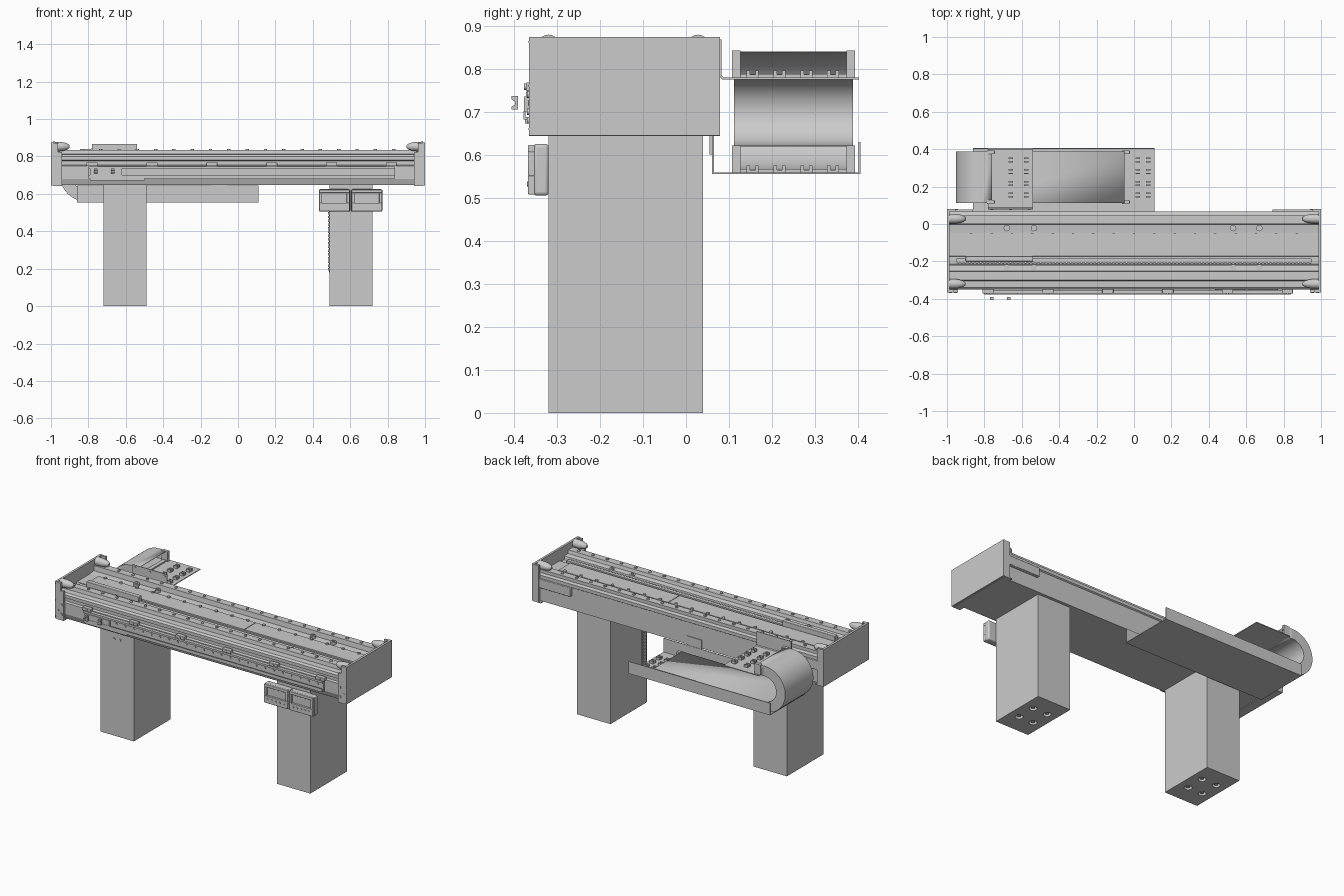
import bpy, bmesh, math
from mathutils import Matrix, Vector

if "Cube" in bpy.data.objects:
    bpy.data.objects.remove(bpy.data.objects["Cube"])


def finish(name, bm, smooth=False, bevel=0):
    bmesh.ops.recalc_face_normals(bm, faces=bm.faces)
    me = bpy.data.meshes.new(name)
    bm.to_mesh(me)
    bm.free()
    ob = bpy.data.objects.new(name, me)
    bpy.context.collection.objects.link(ob)
    if bevel:
        m = ob.modifiers.new("Bevel", 'BEVEL')
        m.width, m.segments = bevel, 3
        smooth = True
    if smooth:
        bpy.ops.object.select_all(action='DESELECT')
        ob.select_set(True)
        bpy.context.view_layer.objects.active = ob
        bpy.ops.object.shade_smooth_by_angle(angle=math.radians(35))
    return ob


def boxes(name, items, bevel=0):
    """Each item is x0, x1, y0, y1, z0, z1."""
    bm = bmesh.new()
    for x0, x1, y0, y1, z0, z1 in items:
        m = Matrix.Translation(((x0 + x1) / 2, (y0 + y1) / 2, (z0 + z1) / 2))
        bmesh.ops.create_cube(bm, size=1, matrix=m @ Matrix.Diagonal((x1 - x0, y1 - y0, z1 - z0, 1)))
    return finish(name, bm, bevel=bevel)


def discs(name, centres, r, depth, axis='Z', sides=16):
    rot = {'X': Matrix.Rotation(math.pi / 2, 4, 'Y'), 'Y': Matrix.Rotation(math.pi / 2, 4, 'X'),
           'Z': Matrix()}[axis]
    bm = bmesh.new()
    for c in centres:
        bmesh.ops.create_cone(bm, cap_ends=True, segments=sides, radius1=r, radius2=r, depth=depth,
                              matrix=Matrix.Translation(c) @ rot)
    return finish(name, bm, smooth=True)


def prism(name, pts, x0, x1):
    """Extrude a closed y-z profile along x."""
    bm = bmesh.new()
    f = bm.faces.new([bm.verts.new((x0, y, z)) for y, z in pts])
    r = bmesh.ops.extrude_face_region(bm, geom=[f])
    bmesh.ops.translate(bm, vec=(x1 - x0, 0, 0), verts=[v for v in r['geom'] if isinstance(v, bmesh.types.BMVert)])
    return finish(name, bm)


def span(a, b, n):
    return [a + (b - a) * i / (n - 1) for i in range(n)]


# Columns with anchor holes underneath
for side, cx in (("left", -0.605), ("right", 0.605)):
    col = boxes(side + "_column", [(cx - .115, cx + .115, -.32, .04, 0, .65)])
    holes = [(cx + dx, -.14 + dy, 0) for dx in (-.05, .05) for dy in (-.06, .06)]
    cut = discs(side + "_hole_cutter", holes, .022, .04)
    cut.hide_render = True
    cut.hide_set(True)
    b = col.modifiers.new("Holes", 'BOOLEAN')
    b.operation, b.object = 'DIFFERENCE', cut
    discs(side + "_anchor_bolts", [(x, y, .015) for x, y, z in holes], .011, .02)
    discs(side + "_column_screws", [(cx + d, -.321, .6) for d in (-.02, .02)], .008, .008, 'Y')
boxes("column_cable_strip", [(.482, .491, -.30, -.27, .19 + .02 * i, .203 + .02 * i) for i in range(20)]
      + [(.486, .491, -.305, -.265, .18, .6)])

# Main beam, one stepped cross-section with both guide rails
prism("main_beam", [(-.335, .647), (.058, .647), (.058, .785), (.066, .79), (.066, .81), (.045, .815),
                    (.045, .835), (.0, .835), (-.004, .805), (-.045, .80), (-.17, .80), (-.175, .79),
                    (-.215, .79), (-.22, .81), (-.25, .815), (-.255, .835), (-.30, .835), (-.304, .812),
                    (-.34, .81), (-.35, .80), (-.35, .78), (-.335, .775), (-.335, .755), (-.348, .75),
                    (-.348, .68)], -.986, .986)
boxes("top_covers", [(-.92, .157, -.165, -.052, .798, .808), (.161, .91, -.165, -.052, .798, .808)])
boxes("drive_rack", [(-.95, .95, -.205, -.185, .788, .805)]
      + [(x - .005, x + .005, -.212, -.203, .79, .805) for x in span(-.94, .94, 95)])
boxes("rack_end_guard", [(-.90, -.54, -.20, -.172, .80, .835)], .003)

# Screws along the rails and covers
discs("rail_screws", [(x, y, .836) for x in span(-.93, .93, 20) for y in (.022, -.277)], .009, .008, sides=12)
discs("cover_screws", [(x, -.058, .81) for x in span(-.87, .87, 17)], .009, .01, sides=12)
joints = [(x, y) for x in (-.68, -.535, .53, .67) for y in (-.022, -.232)]
discs("joint_washers", [(x, y, .809) for x, y in joints], .017, .014)
discs("joint_bolts", [(x, y, .815) for x, y in joints], .009, .014, sides=6)

# End caps: plate, wrapped flanges, bolts and bumpers
for side, s in (("left", -1), ("right", 1)):
    def bx(a, b, *r):
        return (min(s * a, s * b), max(s * a, s * b), *r)
    boxes(side + "_end_cap", [bx(.986, 1, -.365, .079, .645, .874), bx(.94, .99, -.365, -.35, .645, .825),
                              bx(.962, .99, -.365, -.35, .82, .872), bx(.955, .99, .066, .079, .645, .872),
                              bx(.94, .99, -.365, .079, .643, .649)])
    discs(side + "_cap_bolts", [(s * .997, y, z) for y in (-.357, .07) for z in (.66, .76, .862)],
          .009, .006, 'X')
    discs(side + "_flange_screws", [(s * x, -.366, z) for x, z in ((.955, .68), (.955, .74), (.98, .70))],
          .008, .006, 'Y')
    bm = bmesh.new()
    for y in (-.32, .028):
        prof = [(.988, 0), (.988, .026), (.95, .025), (.93, .022), (.912, .016), (.902, .008), (.90, 0)]
        vs = [bm.verts.new((s * x, y, .853 + r)) for x, r in prof]
        es = [bm.edges.new(p) for p in zip(vs, vs[1:])]
        bmesh.ops.spin(bm, geom=vs + es, cent=(0, y, .853), axis=(1, 0, 0), angle=math.tau, steps=20)
    bmesh.ops.remove_doubles(bm, verts=bm.verts, dist=1e-4)
    finish(side + "_bumpers", bm, smooth=True)
    inner = .74 if s > 0 else .86
    boxes(side + "_rear_switch_rail", [bx(inner, .986, .056, .078, .735, .79)], .004)

# Front cable tray with clips and screws
tray = [(-.352, .682), (-.378, .682), (-.378, .702), (-.373, .702), (-.373, .688), (-.362, .688),
        (-.362, .735), (-.372, .735), (-.372, .747), (-.352, .747)]
prism("front_cable_tray", tray, -.80, .84)
clips = [-.78, -.46, -.14, .18, .50, .82]
boxes("tray_clips", [(x - .03, x + .03, -.372, -.345, .748, .768) for x in clips], .003)
discs("tray_clip_screws", [(x, -.373, .758) for x in clips], .007, .006, 'Y')
discs("front_tray_screws", [(x, -.364, .72) for x in span(-.7, .8, 26)], .006, .006, 'Y', 8)
boxes("front_sensor_rail", [(-.79, -.50, -.374, -.36, .672, .684), (-.79, -.62, -.376, -.36, .70, .735)])
for x in (-.76, -.67):
    prism("sensor_clip", [(-.39, .705), (-.405, .705), (-.405, .712), (-.398, .716), (-.398, .724),
                          (-.405, .728), (-.405, .736), (-.39, .736)], x - .009, x + .009)

# Pair of control boxes on the right column
for side, x in (("left", .432), ("right", .605)):
    boxes(side + "_control_box", [(x, x + .167, -.355, -.319, .505, .625)], .008)
    boxes(side + "_control_box_face", [
        (x + .002, x + .165, -.367, -.35, .507, .552), (x + .002, x + .165, -.367, -.35, .605, .623),
        (x + .002, x + .018, -.367, -.35, .55, .607), (x + .149, x + .165, -.367, -.35, .55, .607)], .003)
    discs(side + "_control_studs", [(x + .03 + .027 * i, -.367, .532) for i in range(5)], .006, .006, 'Y', 10)

# Cable chain: hollow rectangular duct swept round the left bend
cx, cz, r_in, r_out = -.812, .70, .078, .14
path = [(-.05, -math.pi / 2)] + [(cx, -math.pi / 2 - math.pi * i / 28) for i in range(29)] + [(-.76, -1.5 * math.pi)]
bm = bmesh.new()
rings = [[bm.verts.new((x + r * math.cos(a), y, cz + r * math.sin(a)))
          for r, y in ((r_in, .112), (r_out, .112), (r_out, .388), (r_in, .388))] for x, a in path]
for p, q in zip(rings, rings[1:]):
    for i in range(4):
        j = (i + 1) % 4
        bm.faces.new((p[i], p[j], q[j], q[i]))
chain = finish("cable_chain", bm, smooth=True)
wall = chain.modifiers.new("Wall", 'SOLIDIFY')
wall.thickness = .004

# Lower tray and upper carrier plate, bent from sheet
prism("chain_tray", [(.061, .645), (.061, .555), (.405, .555), (.405, .63), (.401, .63),
                     (.401, .559), (.065, .559), (.065, .645)], -.86, .11)
prism("chain_carrier", [(.078, .868), (.078, .782), (.084, .775), (.402, .775), (.402, .78),
                        (.087, .78), (.083, .785), (.083, .868)], -.78, -.54)
for x in (-.62, -.1):
    boxes("tray_hanger", [(x - .05, x + .05, .055, .063, .60, .70)])

# Clamp brackets, strain reliefs and screws at both chain ends
for level, x, z, cols in (("lower", -.045, .559, (.02, .075)), ("upper", -.765, .78, (-.66, -.575))):
    ends = [(x - .02, x + .02, y, y + .02, z, z + .062) for y in (.107, .373)]
    boxes(level + "_chain_bracket", ends + [(x - .012, x + .012, .107, .393, z, z + .008)])
    discs(level + "_bracket_screws", [(x + .02, y, z + .032) for y in (.117, .383)], .006, .006, 'X')
    ys = (.155, .217, .28, .342)
    boxes(level + "_strain_reliefs", [(c - .012, c + .012, y + d - .004, y + d + .004, z, z + .016)
                                      for c in cols for y in ys for d in (-.01, .01)]
          + [(c - .012, c + .012, y - .012, y + .012, z, z + .006) for c in cols for y in ys])
discs("carrier_screws", [(x, .077, .853) for x in (-.76, -.66, -.56)], .007, .006, 'Y')
